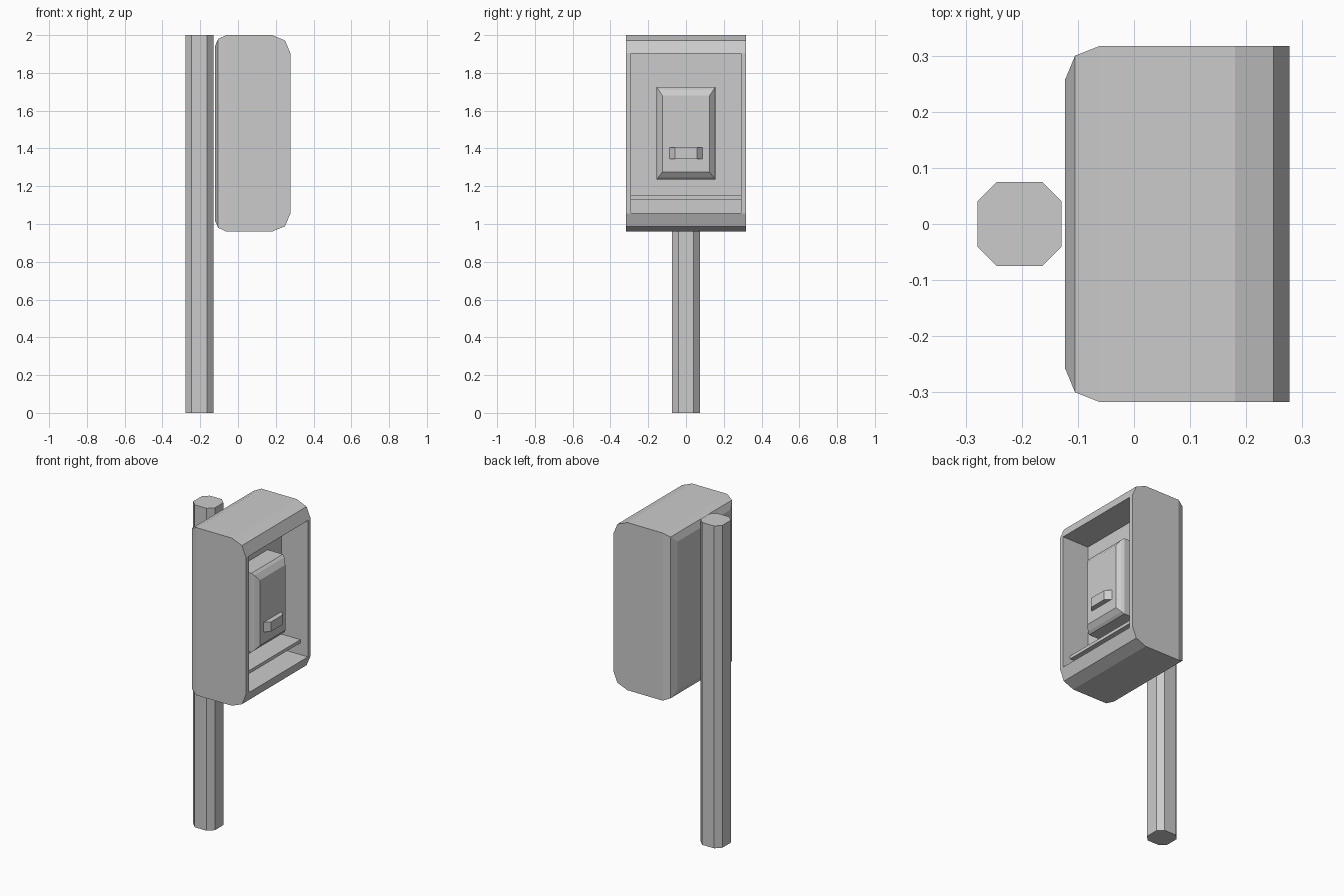
import bpy, bmesh

if "Cube" in bpy.data.objects:
    bpy.data.objects.remove(bpy.data.objects["Cube"])


def make_object(name, bm):
    bmesh.ops.recalc_face_normals(bm, faces=bm.faces)
    mesh = bpy.data.meshes.new(name)
    bm.to_mesh(mesh)
    bm.free()
    obj = bpy.data.objects.new(name, mesh)
    bpy.context.collection.objects.link(obj)
    return obj


def loft(name, rings):
    """Skin rectangles given as (x, half width in y, z low, z high) and cap the ends."""
    bm = bmesh.new()
    loops = [[bm.verts.new(p) for p in ((x, -w, lo), (x, w, lo), (x, w, hi), (x, -w, hi))]
             for x, w, lo, hi in rings]
    for a, b in zip(loops, loops[1:]):
        for i in range(4):
            j = (i + 1) % 4
            bm.faces.new((a[i], a[j], b[j], b[i]))
    bm.faces.new(loops[0])
    bm.faces.new(loops[-1])
    return make_object(name, bm)


# Eight-sided pole
bm = bmesh.new()
r, f, cx = 0.0745, 0.041, -0.204
outline = [(r, -f), (r, f), (f, r), (-f, r), (-r, f), (-r, -f), (-f, -r), (f, -r)]
base = bm.faces.new([bm.verts.new((cx + x, y, 0)) for x, y in outline])
side = bmesh.ops.extrude_face_region(bm, geom=[base], use_keep_orig=True)
top = [v for v in side["geom"] if isinstance(v, bmesh.types.BMVert)]
bmesh.ops.translate(bm, vec=(0, 0, 2), verts=top)
make_object("pole", bm)

# Hood shell: bevelled back, chamfered front edges, then the recess
loft("hood", [
    (-0.123, 0.257, 1.02, 1.94),
    (-0.105, 0.300, 0.98, 1.98),
    (-0.062, 0.317, 0.96, 2.00),
    (0.180, 0.317, 0.96, 2.00),
    (0.249, 0.317, 0.988, 1.972),
    (0.277, 0.317, 1.055, 1.905),
    (0.277, 0.290, 1.057, 1.903),
    (0.095, 0.290, 1.057, 1.903),
])

# Shelf across the recess
loft("shelf", [(0.095, 0.29, 1.13, 1.15), (0.225, 0.29, 1.13, 1.15)])

# Bevelled device body on the back wall
loft("device_body", [
    (0.095, 0.155, 1.235, 1.725),
    (0.200, 0.155, 1.235, 1.725),
    (0.215, 0.147, 1.247, 1.713),
    (0.237, 0.125, 1.275, 1.680),
])

# Handle with slanted ends
loft("handle", [(0.235, 0.09, 1.345, 1.405), (0.268, 0.057, 1.345, 1.405)])
